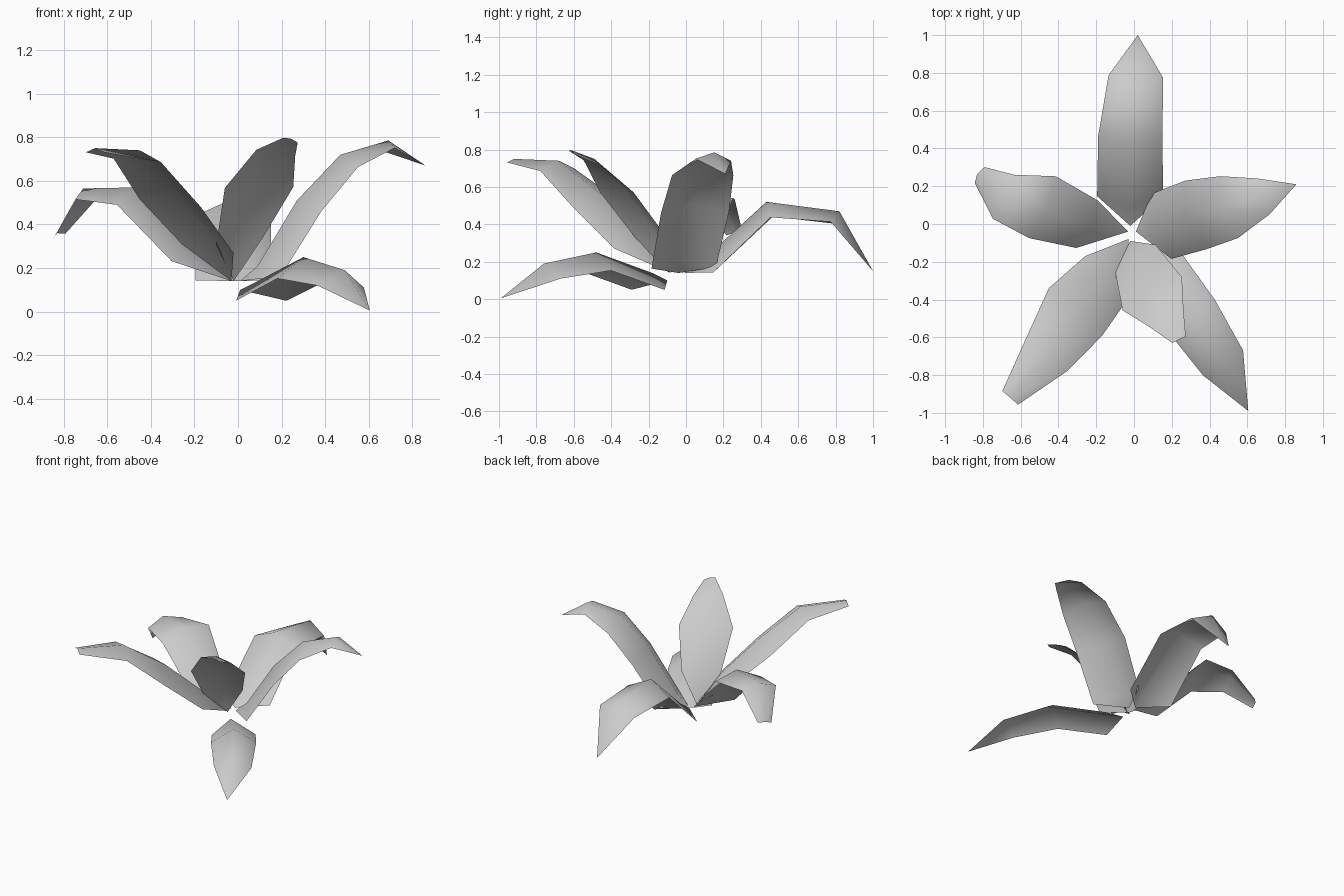
import bpy
import bmesh
from mathutils import Vector

cube = bpy.data.objects.get("Cube")
if cube:
    bpy.data.objects.remove(cube, do_unlink=True)

# One plain grey for every leaf
grey = bpy.data.materials.new("leaf_grey")
grey.use_nodes = True
colour = (0.6, 0.6, 0.6, 1)
grey.diffuse_color = colour
grey.node_tree.nodes["Principled BSDF"].inputs["Base Color"].default_value = colour


def make_leaf(name, side, fold, spine):
    """Sheet folded along its spine; each spine row is x, y, z, half width."""
    mids = [Vector(row[:3]) for row in spine]
    bm = bmesh.new()
    rows = []
    for i, (mid, row) in enumerate(zip(mids, spine)):
        # Frame across the leaf at this row
        ahead = mids[min(i + 1, len(mids) - 1)] - mids[max(i - 1, 0)]
        ahead.normalize()
        across = Vector(side)
        across -= ahead * across.dot(ahead)
        across.normalize()
        normal = across.cross(ahead)
        width = row[3]
        drop = normal * width * fold
        points = (mid - across * width - drop, mid, mid + across * width - drop)
        rows.append([bm.verts.new(p) for p in points])

    for lower, upper in zip(rows, rows[1:]):
        for k in range(2):
            bm.faces.new((lower[k], lower[k + 1], upper[k + 1], upper[k]))

    # Close the pointed ends
    bmesh.ops.remove_doubles(bm, verts=bm.verts[:], dist=0.0005)
    for face in bm.faces:
        face.smooth = True
    mesh = bpy.data.meshes.new(name)
    bm.to_mesh(mesh)
    bm.free()
    mesh.materials.append(grey)
    leaf = bpy.data.objects.new(name, mesh)
    bpy.context.collection.objects.link(leaf)
    return leaf


make_leaf("back_leaf", side=(1, 0, 0), fold=0.5, spine=[
    (-0.02, -0.01, 0.14, 0),
    (-0.02, 0.09, 0.21, 0.175),
    (-0.02, 0.43, 0.52, 0.17),
    (0.01, 0.82, 0.47, 0.145),
    (0.02, 1.0, 0.15, 0)])

make_leaf("left_leaf", side=(0.13, -0.36, 0.02), fold=0.4, spine=[
    (0.01, -0.04, 0.14, 0),
    (0.09, -0.03, 0.21, 0.18),
    (0.27, 0.03, 0.51, 0.19),
    (0.47, 0.08, 0.72, 0.17),
    (0.69, 0.15, 0.785, 0.1),
    (0.86, 0.21, 0.67, 0)])

make_leaf("right_leaf", side=(0.15, 0.28, 0.03), fold=0.35, spine=[
    (-0.03, -0.04, 0.14, 0),
    (-0.22, -0.02, 0.29, 0.14),
    (-0.46, 0.07, 0.57, 0.18),
    (-0.71, 0.15, 0.565, 0.13),
    (-0.83, 0.265, 0.36, 0.05)])

make_leaf("front_right_leaf", side=(-0.25, 0.29, 0), fold=0.35, spine=[
    (-0.03, -0.08, 0.14, 0),
    (-0.11, -0.25, 0.33, 0.16),
    (-0.28, -0.44, 0.55, 0.19),
    (-0.45, -0.68, 0.74, 0.14),
    (-0.655, -0.92, 0.75, 0.055)])

make_leaf("upright_front_leaf", side=(-0.18, -0.22, 0.11), fold=0.25, spine=[
    (-0.02, -0.09, 0.14, 0),
    (-0.01, -0.16, 0.34, 0.13),
    (0.08, -0.34, 0.6, 0.18),
    (0.17, -0.49, 0.75, 0.1),
    (0.24, -0.61, 0.795, 0.04)])

make_leaf("low_front_leaf", side=(-0.8, -0.6, 0), fold=0.65, spine=[
    (0.01, -0.1, 0.1, 0),
    (0.09, -0.18, 0.14, 0.145),
    (0.3, -0.48, 0.25, 0.15),
    (0.49, -0.76, 0.19, 0.125),
    (0.605, -0.99, 0.005, 0)])
